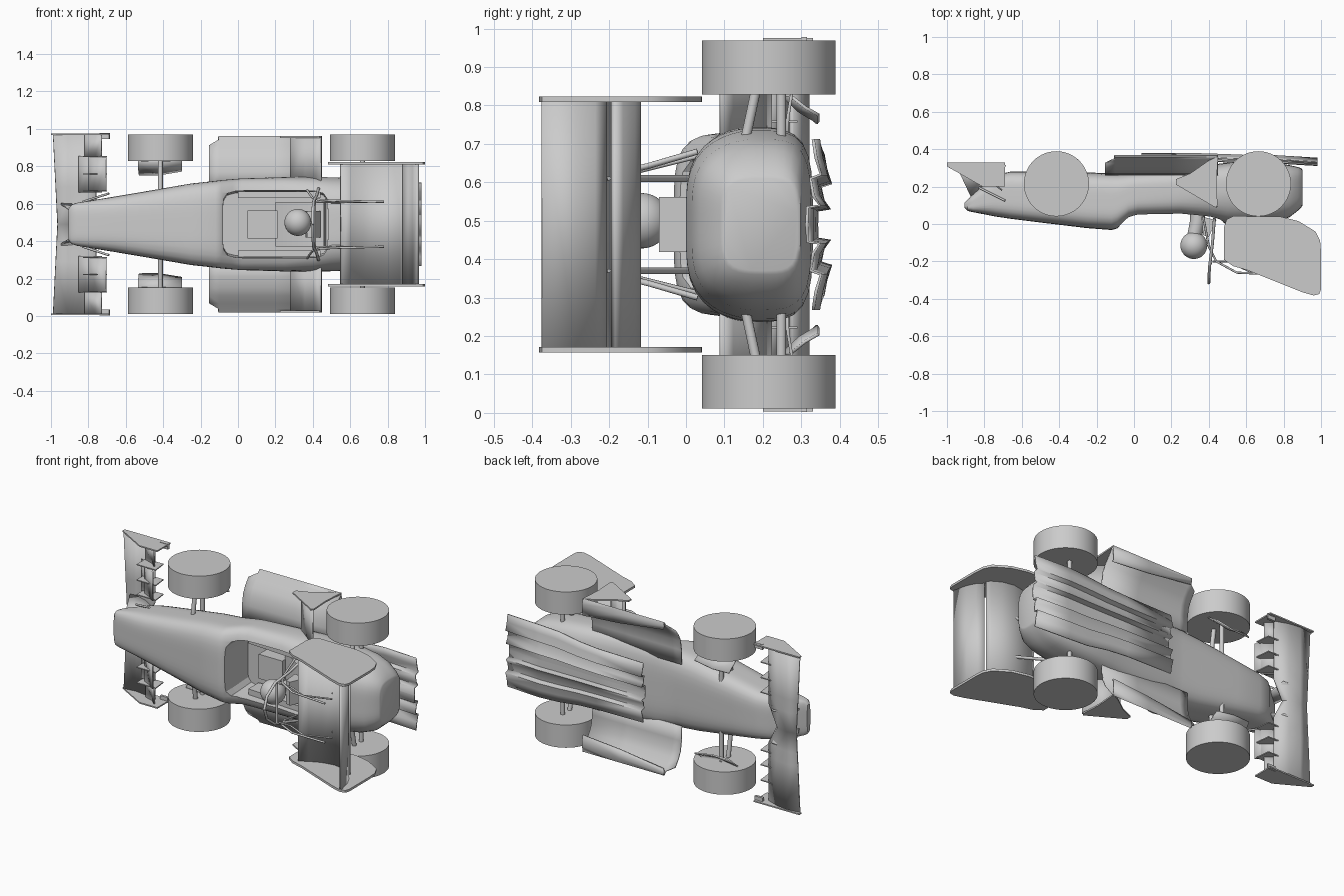
import bpy, bmesh, math
from mathutils import Vector

if "Cube" in bpy.data.objects:
    bpy.data.objects.remove(bpy.data.objects["Cube"])

MID = 0.49  # car centre plane; x = length, -y = car's up, local z = width


def finish(name, verts, faces, mirror=False, thick=0, smooth=True):
    me = bpy.data.meshes.new(name)
    me.from_pydata(verts, [], faces)
    ob = bpy.data.objects.new(name, me)
    bpy.context.collection.objects.link(ob)
    ob.location.z = MID
    bm = bmesh.new()
    bm.from_mesh(me)
    bmesh.ops.recalc_face_normals(bm, faces=bm.faces)
    bm.to_mesh(me)
    bm.free()
    if thick:
        m = ob.modifiers.new("thickness", 'SOLIDIFY')
        m.thickness, m.offset = thick, 0
    if mirror:
        m = ob.modifiers.new("mirror", 'MIRROR')
        m.use_axis = (False, False, True)
    if smooth:
        bpy.ops.object.select_all(action='DESELECT')
        ob.select_set(True)
        bpy.context.view_layer.objects.active = ob
        bpy.ops.object.shade_smooth_by_angle(angle=math.radians(35))
    return ob


def loft(name, rings, cap=True, closed=True, **kw):
    n = len(rings[0])
    verts = [p for r in rings for p in r]
    faces = []
    for i in range(len(rings) - 1):
        for j in range(n if closed else n - 1):
            k = (j + 1) % n
            faces.append((i*n + j, i*n + k, (i+1)*n + k, (i+1)*n + j))
    if cap and closed:
        faces += [tuple(range(n)), tuple(range(len(verts) - n, len(verts)))]
    return finish(name, verts, faces, **kw)


def plate(name, outline, w0, w1, **kw):
    return loft(name, [[(x, y, w) for x, y in outline] for w in (w0, w1)], **kw)


def sheet(name, profile, w0, w1, thick=0.008, **kw):
    rows = [[(x, y, w) for x, y in profile] for w in (w0, w1)]
    return loft(name, rows, closed=False, thick=thick, **kw)


def tube(name, pts, r, mirror=True, n=12):
    pts = [Vector(p) for p in pts]
    rings = []
    for i, p in enumerate(pts):
        d = (pts[min(i+1, len(pts)-1)] - pts[max(i-1, 0)]).normalized()
        a = d.cross(Vector((0.3, 1, 0.2))).normalized()
        b = d.cross(a)
        rings.append([p + r*(math.cos(t)*a + math.sin(t)*b)
                      for t in (2*math.pi*j/n for j in range(n))])
    return loft(name, rings, mirror=mirror)


def oval(x, top, bot, hw, e=4.0, taper=0.0, n=48):
    ring = []
    for j in range(n):
        c, s = math.cos(2*math.pi*j/n), math.sin(2*math.pi*j/n)
        k = (abs(c)**e + abs(s)**e) ** (-1/e)
        narrow = 1 - taper * max(0, -s*k) ** 1.5
        ring.append((x, (top+bot)/2 + (bot-top)/2*s*k, hw*c*k*narrow))
    return ring


# wheels
for name, cx in (("front_wheels", -.415), ("rear_wheels", .665)):
    circle = [(cx + .174*math.cos(t), .215 + .174*math.sin(t))
              for t in (2*math.pi*i/64 for i in range(64))]
    plate(name, circle, .339, .479, mirror=True)

# main body shell with the cockpit cut out
stations = [(-.905, .085, .115, .085), (-.89, .07, .13, .105), (-.86, .063, .16, .115),
            (-.74, .04, .262, .135), (-.66, .028, .28, .148), (-.5, .008, .28, .175),
            (-.25, -.022, .275, .218), (-.12, -.032, .272, .232), (-.09, -.024, .272, .236),
            (-.03, .028, .275, .241), (.02, .042, .28, .245), (.25, .045, .295, .252, .05),
            (.4, .025, .315, .253, .12), (.5, .0, .328, .251, .22), (.62, .0, .33, .245, .24),
            (.76, .015, .325, .222, .22), (.83, .035, .315, .195, .18),
            (.875, .07, .305, .155, .1), (.895, .09, .298, .13, .05), (.9, .098, .29, .12, .05)]
body = loft("body_shell", [oval(*s[:4], 4.2, *s[4:]) for s in stations])
cut = loft("cockpit_cutter", [[(.2 + .28*p[1], y, hw*p[2]) for p in oval(0, 1, -1, 1, 8)]
                              for y, hw in ((-.2, .18), (.06, .18), (.21, .17))], smooth=False)
for v in cut.data.vertices:  # oval spans y, so use it as the cutter's length
    v.co.x = min(.48, max(-.08, v.co.x))
m = body.modifiers.new("cockpit", 'BOOLEAN')
m.object, m.operation, m.solver = cut, 'DIFFERENCE', 'EXACT'
cut.hide_render = True
cut.display_type = 'WIRE'

# cockpit contents
plate("dashboard", [(.05, .13), (.21, .13), (.21, .21), (.05, .21)], -.075, .075)
plate("seat", [(.2, .17), (.36, .06), (.46, .03), (.47, .2), (.2, .21)], -.12, .12)
plate("cockpit_side_pads", [(.0, .1), (.44, .07), (.44, .2), (.0, .2)], .14, .175, mirror=True)
tube("neck", [(.34, .08, 0), (.34, .02, 0), (.325, -.06, 0)], .04, False, 24)
plate("headrest", [(.37, -.06), (.40, -.07), (.44, .02), (.36, .04)], -.072, .072)

# driver head
bpy.ops.mesh.primitive_uv_sphere_add(segments=32, ring_count=20, radius=.072,
                                     location=(.32, -.115, MID + .01))
bpy.context.object.name = "driver_head"
bpy.ops.object.shade_smooth()

# roll hoop and rear wing stays
tube("roll_hoop", [(.43, .03, .19), (.42, -.1, .152), (.405, -.22, .125), (.40, -.29, .07),
                   (.40, -.315, 0)], .008)
tube("hoop_brace", [(.37, .04, .18), (.40, -.12, .14), (.44, -.2, .13), (.55, -.26, .125),
                    (.78, -.27, .12)], .006)
tube("wing_stay", [(.42, -.2, .12), (.5, -.2, .12), (.62, -.255, .12), (.78, -.2, .12)], .005)
tube("engine_stay", [(.48, .02, .12), (.6, -.05, .12), (.74, -.13, .12)], .009)
tube("hoop_crossbar", [(.41, -.21, -.128), (.41, -.21, .128)], .007, False)

# rear wing
endplate = [(.48, -.19), (.48, -.02), (.495, .025), (.53, .042), (.78, .04), (.88, .015),
            (.97, -.04), (.995, -.09), (1, -.15), (1, -.35), (.99, -.375), (.96, -.382),
            (.90, -.365), (.60, -.245), (.53, -.225)]
plate("rear_wing_endplates", endplate, .319, .333, mirror=True)
sheet("rear_wing_main", [(.55, -.2), (.6, -.17), (.67, -.14), (.75, -.125), (.82, -.14),
                         (.87, -.17), (.89, -.19)], -.32, .32, .016)
sheet("rear_wing_flap", [(.885, -.21), (.915, -.24), (.94, -.29), (.96, -.375)],
      -.32, .32, .014)

# suspension arms
for end, cx, wi in (("front", -.415, .15), ("rear", .665, .2)):
    tube(end + "_lower_arm", [(cx, .248, wi), (cx, .248, .35)], .013)
    tube(end + "_upper_arm", [(cx, .15, wi), (cx, .182, .35)], .013)

# curved brake fairings beside the front wheels
loft("brake_fairing", [[(-.535, .26, .337), (-.535, .30, .305), (-.53, .34, .265)],
                       [(-.42, .25, .337), (-.42, .295, .295), (-.42, .345, .265)],
                       [(-.30, .27, .337), (-.30, .31, .305), (-.30, .345, .285)]],
     closed=False, thick=.008, mirror=True)

# side pods: sloping curved skirts with a rolled lower lip
pod = [(.19, .262), (.28, .265), (.34, .275), (.38, .295), (.42, .325), (.45, .348), (.468, .358)]
rows = []
for x, lip in ((-.155, .02), (-.10, .04), (.2, .08), (.45, .10)):
    rows.append([(x + (.05 if w > .44 and x < -.1 else 0), y, w) for w, y in pod]
                + [(max(x, -.105), .364, .468 - lip/3), (max(x, -.105), .360, .468 - lip)])
loft("side_pod", rows, closed=False, thick=.008, mirror=True)

# side pod winglet with shaped endplate
sheet("side_winglet", [(.28, .22), (.36, .16), (.41, .12), (.445, .09)], .2, .465, mirror=True)
plate("winglet_endplate", [(.225, .24), (.225, .21), (.26, .19), (.38, .12), (.435, .088),
                           (.447, .10), (.44, .22), (.45, .362), (.40, .34), (.30, .27)],
      .462, .471, mirror=True)

# floor with wide diffuser channels and two fins either side
chan = [(0, .328), (.045, .33), (.05, .362), (.075, .345), (.12, .338), (.13, .365),
        (.175, .352), (.222, .345)]
rows = []
for x, lift, sp in ((.04, .012, .82), (.35, .01, .84), (.48, .006, .88), (.62, 0, .97),
                    (.75, 0, 1), (.98, -.014, 1)):
    rows.append([(x, y + lift, w * sp) for w, y in chan])
loft("diffuser", rows, closed=False, thick=.008, mirror=True)

# front wing
loft("front_wing_main", [[(-.965 - .05*w, .305, w), (-.91, .315, w), (-.84, .305, w),
                          (-.76 - .06*(w < .1), .275, w)] for w in (0, .12, .2, .478)],
     closed=False, thick=.012, mirror=True)
sheet("front_wing_flap", [(-.85, .275), (-.79, .25), (-.73, .205)], .17, .365, mirror=True)
sheet("front_wing_upper_flap", [(-.80, .24), (-.75, .215), (-.705, .18)], .18, .36, mirror=True)
sheet("front_wing_tip_flap", [(-.82, .28), (-.76, .26), (-.73, .23)], .365, .478, mirror=True)
plate("front_wing_endplates", [(-1, .308), (-.81, .2), (-.69, .2), (-.69, .33), (-1, .328)],
      .478, .486, mirror=True)
for i, w in enumerate((.175, .265, .36)):
    plate("front_wing_vane_%d" % (i + 1), [(-.83, .29), (-.83, .2), (-.78, .2), (-.70, .2),
          (-.71, .29)], w, w + .006, mirror=True, smooth=False)
tube("front_wing_strut", [(-.83, .195, .12), (-.69, .125, .165)], .006)
loft("nose_pylon", [[(-.95, .31, .11), (-.80, .31, .10)], [(-.87, .14, .06), (-.78, .2, .06)]],
     closed=False, thick=.01, mirror=True)
plate("front_wing_lip", [(-.74, .3), (-.69, .3), (-.685, .315), (-.74, .315)], .455, .488, mirror=True)
